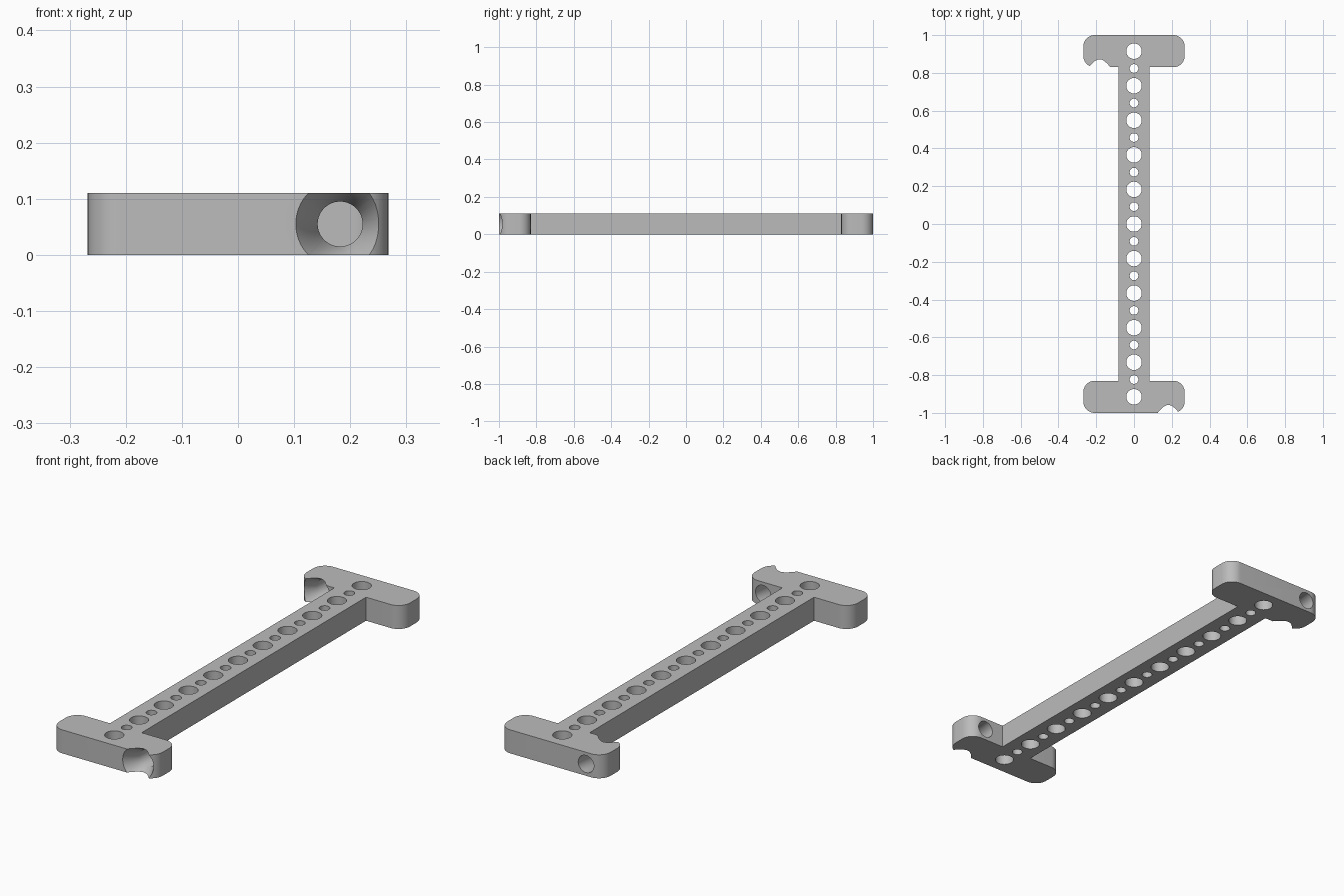
import bpy, bmesh, math
from mathutils import Matrix, Vector

if "Cube" in bpy.data.objects:
    bpy.data.objects.remove(bpy.data.objects["Cube"])

THICK = 0.11       # plate thickness
HALF_W = 0.268     # half width of the end bars
STEM = 0.082       # half width of the stem
INNER = 0.83       # y where the end bars meet the stem
ROUND = 0.06       # end bar corner radius
PITCH = 0.183      # spacing of the large holes
SCREW_X = 0.182    # offset of the countersunk holes

grey = bpy.data.materials.new("plain grey")
grey.use_nodes = True
colour = (0.5, 0.5, 0.5, 1)
grey.diffuse_color = colour
grey.node_tree.nodes["Principled BSDF"].inputs["Base Color"].default_value = colour


def make_object(name, bm):
    bmesh.ops.recalc_face_normals(bm, faces=bm.faces)
    mesh = bpy.data.meshes.new(name)
    bm.to_mesh(mesh)
    bm.free()
    mesh.materials.append(grey)
    obj = bpy.data.objects.new(name, mesh)
    bpy.context.collection.objects.link(obj)
    return obj


def corner(cx, cy, start, steps=12):
    """Quarter circle, counterclockwise from the start angle."""
    angles = [start + math.pi / 2 * i / steps for i in range(steps + 1)]
    return [(cx + ROUND * math.cos(a), cy + ROUND * math.sin(a)) for a in angles]


# I-shaped outline: one half, then the same half turned by 180 degrees
x = HALF_W - ROUND
half = [(STEM, INNER)]
half += corner(x, INNER + ROUND, -math.pi / 2)
half += corner(x, 1 - ROUND, 0)
half += corner(-x, 1 - ROUND, math.pi / 2)
half += corner(-x, INNER + ROUND, math.pi)
half += [(-STEM, INNER)]
outline = half + [(-px, -py) for px, py in half]

bm = bmesh.new()
base = bm.faces.new([bm.verts.new((px, py, 0)) for px, py in outline])
top = bmesh.ops.extrude_face_region(bm, geom=[base])["geom"]
bmesh.ops.translate(bm, vec=(0, 0, THICK),
                    verts=[v for v in top if isinstance(v, bmesh.types.BMVert)])
plate = make_object("bracket_plate", bm)

# Cutters: alternating large and small holes down the stem
bm = bmesh.new()
for i in range(-10, 11):
    r = 0.041 if i % 2 == 0 else 0.023
    bmesh.ops.create_cone(bm, cap_ends=True, segments=48, radius1=r, radius2=r,
                          depth=THICK * 2,
                          matrix=Matrix.Translation((0, i * PITCH / 2, THICK / 2)))


def countersunk(cx, face_y):
    """Turned cutter along +y: a cone narrowing into a straight bore."""
    slope, lead, sink = 0.577, 0.015, 0.068
    profile = [(0.079 + slope * lead, -lead), (0.04, sink), (0.04, 0.22)]
    n = 64
    rings = [[bm.verts.new((cx + r * math.cos(math.tau * k / n), face_y + d,
                            THICK / 2 + r * math.sin(math.tau * k / n)))
              for k in range(n)] for r, d in profile]
    for a, b in zip(rings, rings[1:]):
        for k in range(n):
            j = (k + 1) % n
            bm.faces.new((a[k], a[j], b[j], b[k]))
    bm.faces.new(rings[0])
    bm.faces.new(rings[-1])


# Both screw holes are sunk from the front side, on opposite corners
countersunk(SCREW_X, -1)
countersunk(-SCREW_X, INNER)
cutter = make_object("hole_cutter", bm)
cutter.hide_render = True

# Cut, apply and shade
cut = plate.modifiers.new("holes", 'BOOLEAN')
cut.operation = 'DIFFERENCE'
cut.solver = 'EXACT'
cut.object = cutter
bpy.ops.object.select_all(action='DESELECT')
bpy.context.view_layer.objects.active = plate
plate.select_set(True)
bpy.ops.object.modifier_apply(modifier=cut.name)
bpy.data.objects.remove(cutter)
bpy.ops.object.shade_smooth_by_angle(angle=math.radians(30))
